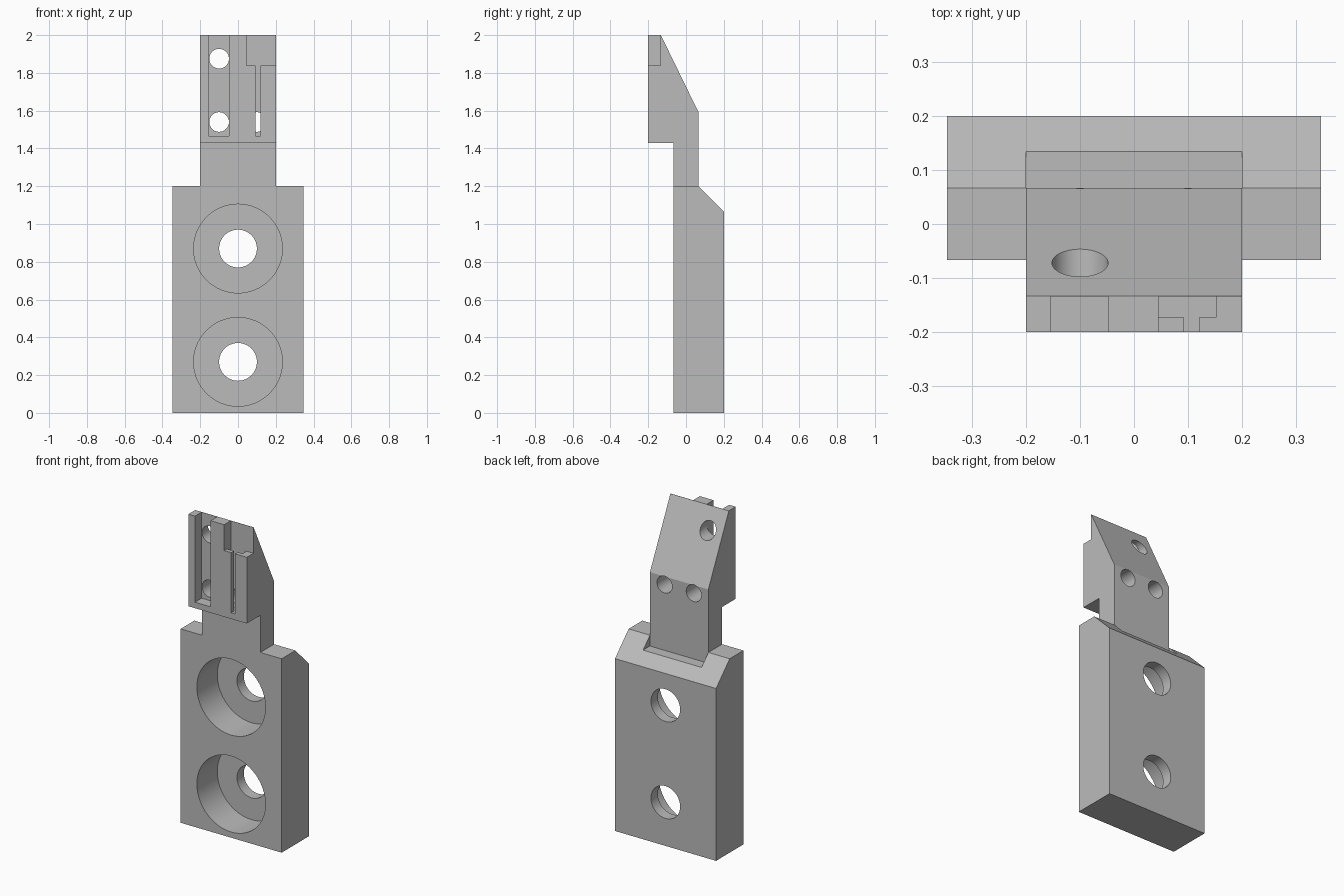
import bpy, bmesh, math
from mathutils import Matrix, Vector

default = bpy.data.objects.get("Cube")
if default:
    bpy.data.objects.remove(default, do_unlink=True)

grey = bpy.data.materials.new("plain grey")
grey.use_nodes = True
COLOUR = (0.5, 0.5, 0.5, 1)
grey.diffuse_color = COLOUR
grey.node_tree.nodes["Principled BSDF"].inputs["Base Color"].default_value = COLOUR


def make_object(name, bm):
    bmesh.ops.recalc_face_normals(bm, faces=bm.faces)
    mesh = bpy.data.meshes.new(name)
    bm.to_mesh(mesh)
    bm.free()
    mesh.materials.append(grey)
    obj = bpy.data.objects.new(name, mesh)
    bpy.context.collection.objects.link(obj)
    return obj


def side_prism(name, profile, half_width):
    """Extrude a (y, z) side profile across x."""
    bm = bmesh.new()
    face = bm.faces.new([bm.verts.new((-half_width, y, z)) for y, z in profile])
    grown = bmesh.ops.extrude_face_region(bm, geom=[face])["geom"]
    verts = [v for v in grown if isinstance(v, bmesh.types.BMVert)]
    bmesh.ops.translate(bm, verts=verts, vec=(2 * half_width, 0, 0))
    return make_object(name, bm)


def box(name, low, high):
    low, high = Vector(low), Vector(high)
    bm = bmesh.new()
    bmesh.ops.create_cube(bm, size=1, matrix=Matrix.Translation((low + high) / 2)
                          @ Matrix.Diagonal((*(high - low), 1)))
    return make_object(name, bm)


def bore(name, x, z, radius, y0, y1):
    bm = bmesh.new()
    bmesh.ops.create_cone(bm, cap_ends=True, segments=64, radius1=radius, radius2=radius,
                          depth=y1 - y0, matrix=Matrix.Translation((x, (y0 + y1) / 2, z))
                          @ Matrix.Rotation(math.pi / 2, 4, "X"))
    return make_object(name, bm)


def cut(target, cutters):
    """Subtract each cutter, bake the result and discard the cutters."""
    for cutter in cutters:
        cutter.hide_render = True
        mod = target.modifiers.new(cutter.name, "BOOLEAN")
        mod.operation = "DIFFERENCE"
        mod.solver = "EXACT"
        mod.object = cutter
    depsgraph = bpy.context.evaluated_depsgraph_get()
    mesh = bpy.data.meshes.new_from_object(target.evaluated_get(depsgraph))
    target.modifiers.clear()
    target.data = mesh
    for cutter in cutters:
        bpy.data.objects.remove(cutter, do_unlink=True)
    bpy.ops.object.select_all(action="DESELECT")
    target.select_set(True)
    bpy.context.view_layer.objects.active = target
    bpy.ops.object.shade_smooth_by_angle(angle=math.radians(25))


# Mounting plate with chamfered back edge
plate = side_prism("mounting_plate", [(-0.067, 0), (0.2, 0), (0.2, 1.067),
                                      (0.067, 1.2), (-0.067, 1.2)], 0.346)

# Relief behind the neck and two counterbored screw holes
cutters = [box("neck_relief", (-0.2, 0.067, 1.133), (0.2, 0.3, 1.3))]
for z in (0.27, 0.87):
    cutters.append(bore("counterbore", 0, z, 0.235, -0.2, 0.133))
    cutters.append(bore("screw_hole", 0, z, 0.1, 0.1, 0.3))
cut(plate, cutters)

# Neck and overhanging sloped head
head = side_prism("neck_and_head", [(-0.067, 1.2), (0.067, 1.2), (0.067, 1.59), (-0.133, 2),
                                    (-0.2, 2), (-0.2, 1.43), (-0.067, 1.43)], 0.2)

# Open channel, corner step, T-slot and pin holes
FLOOR = -0.1345
cutters = [
    box("channel", (-0.155, -0.3, 1.467), (-0.048, FLOOR, 2.1)),
    box("corner_step", (0.045, -0.3, 1.84), (0.3, FLOOR, 2.1)),
    box("slot_wide", (0.045, -0.173, 1.467), (0.152, FLOOR, 1.9)),
    box("slot_mouth", (0.093, -0.3, 1.467), (0.12, -0.16, 1.9)),
]
for x, z in ((-0.1, 1.54), (-0.1, 1.875), (0.1, 1.54)):
    cutters.append(bore("pin_hole", x, z, 0.052, -0.15, 0.3))
cut(head, cutters)
